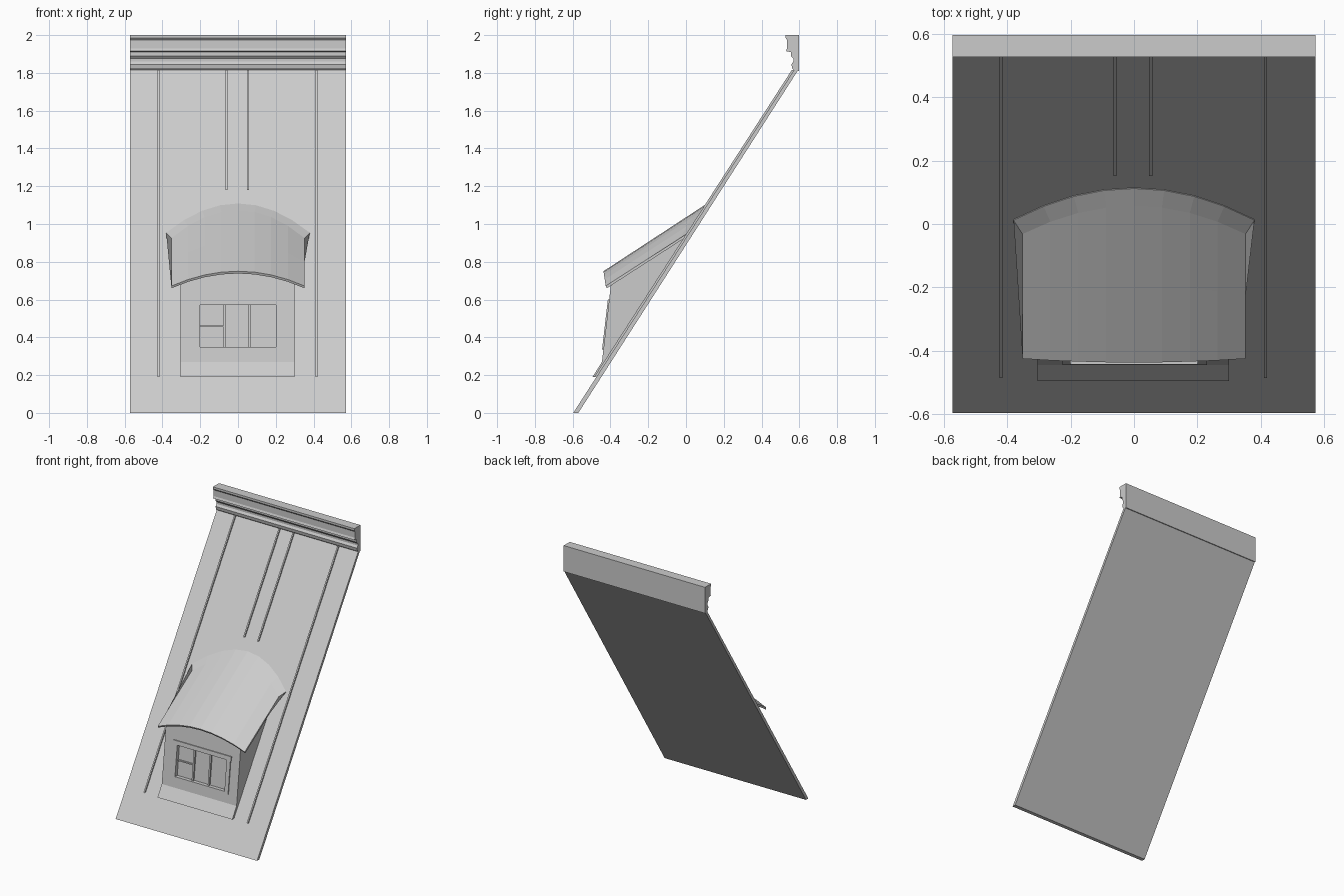
import bpy, bmesh

if "Cube" in bpy.data.objects:
    bpy.data.objects.remove(bpy.data.objects["Cube"])

W = 0.572                                   # half width of the roof


def make(name, verts, faces):
    me = bpy.data.meshes.new(name)
    me.from_pydata(verts, [], faces)
    bm = bmesh.new()
    bm.from_mesh(me)
    bmesh.ops.recalc_face_normals(bm, faces=bm.faces)
    bm.to_mesh(me)
    bm.free()
    ob = bpy.data.objects.new(name, me)
    bpy.context.collection.objects.link(ob)
    return ob


def loft(name, rings):
    """Closed solid through equal-length rings of points."""
    n, m = len(rings[0]), len(rings)
    faces = [(i * n + j, i * n + (j + 1) % n, (i + 1) * n + (j + 1) % n, (i + 1) * n + j)
             for i in range(m - 1) for j in range(n)]
    faces += [tuple(range(n)), tuple((m - 1) * n + j for j in range(n))]
    return make(name, [p for r in rings for p in r], faces)


def prism(name, profile, x0, x1):
    return loft(name, [[(x, y, z) for y, z in profile] for x in (x0, x1)])


def roof_y(z):
    return -0.597 + 0.644 * z


def wall_y(z):
    return -0.445 + 0.116 * (z - 0.27)


def strip(name, surf, x0, x1, z0, z1, out, inn):
    """Board lying on a sloping surface."""
    return prism(name, [(surf(z0) - out, z0), (surf(z1) - out, z1),
                        (surf(z1) + inn, z1), (surf(z0) + inn, z0)], x0, x1)


# Main sloping roof
prism("roof_slab", [(-0.597, 0), (roof_y(1.82), 1.82), (0.597, 1.82), (-0.570, 0)], -W, W)

# Moulded cornice along the top
prism("cornice", [(0.597, 2.0), (0.527, 2.0), (0.527, 1.985), (0.535, 1.975), (0.535, 1.93),
                  (0.529, 1.915), (0.555, 1.91), (0.555, 1.89), (0.568, 1.875), (0.568, 1.86),
                  (0.558, 1.845), (0.562, 1.825), (0.575, 1.81), (0.597, 1.81)], -W, W)

# Standing seams
for i, (x, z0) in enumerate([(-0.42, 0.19), (-0.06, 1.18), (0.053, 1.18), (0.415, 0.19)]):
    strip(f"roof_seam_{i}", roof_y, x - 0.005, x + 0.005, z0, 1.815, 0.012, 0.01)


# Dormer roof surface: s across (-1..1), t from front lip to main roof
def canopy(s, t):
    fy, fz = -0.437 + 0.012 * s * s, 0.75 - 0.078 * s * s
    by = 0.112 - 0.1 * s * s
    bz = (by + 0.597) / 0.644 + 0.008
    half = 0.38 if t == 1 else 0.352
    return (half * s, fy + (by - fy) * t, fz + (bz - fz) * t)


S = [-1 + i / 4 for i in range(9)]
T = [0, 0.45, 0.9, 1]
TH = 0.012
rings = []
for s in S:
    top = [canopy(s, t) for t in T]
    low = [(x, y + 0.006, z - TH) for x, y, z in reversed(top)]
    rings.append(top + low)
loft("dormer_roof", rings)

# Dormer body, its curved top tucked under the dormer roof
rings = []
for i in range(9):
    x = -0.305 + 0.605 * i / 8
    s = x / 0.352
    f, b = canopy(s, 0.08), canopy(s, 0.95)
    zf = f[2] - 0.007
    rings.append([(x, -0.468, 0.19), (x, -0.495, 0.19), (x, -0.445, 0.27),
                  (x, wall_y(zf), zf), (x, b[1] + 0.01, b[2] - 0.012)])
body = loft("dormer_body", rings)

# Window opening cut into the front wall
cutter = strip("window_cutter", wall_y, -0.2, 0.2, 0.35, 0.57, 0.03, 0.02)
cut = body.modifiers.new("opening", "BOOLEAN")
cut.object = cutter
cut.solver = "EXACT"
bpy.context.view_layer.objects.active = body
bpy.ops.object.modifier_apply(modifier="opening")
bpy.data.objects.remove(cutter)

# Window casing and mullions
for name, x0, x1, z0, z1 in [("casing_left", -0.225, -0.2, 0.35, 0.57),
                             ("casing_right", 0.2, 0.23, 0.35, 0.57),
                             ("window_sill", -0.225, 0.23, 0.335, 0.35),
                             ("window_lintel", -0.235, 0.235, 0.57, 0.60)]:
    strip(name, wall_y, x0, x1, z0, z1, 0.007, 0.005)
for i, x in enumerate((-0.07, 0.06)):
    strip(f"mullion_{i}", wall_y, x - 0.006, x + 0.006, 0.35, 0.57, -0.008, 0.021)
strip("glazing_bar", wall_y, -0.2, -0.07, 0.455, 0.463, -0.01, 0.021)
